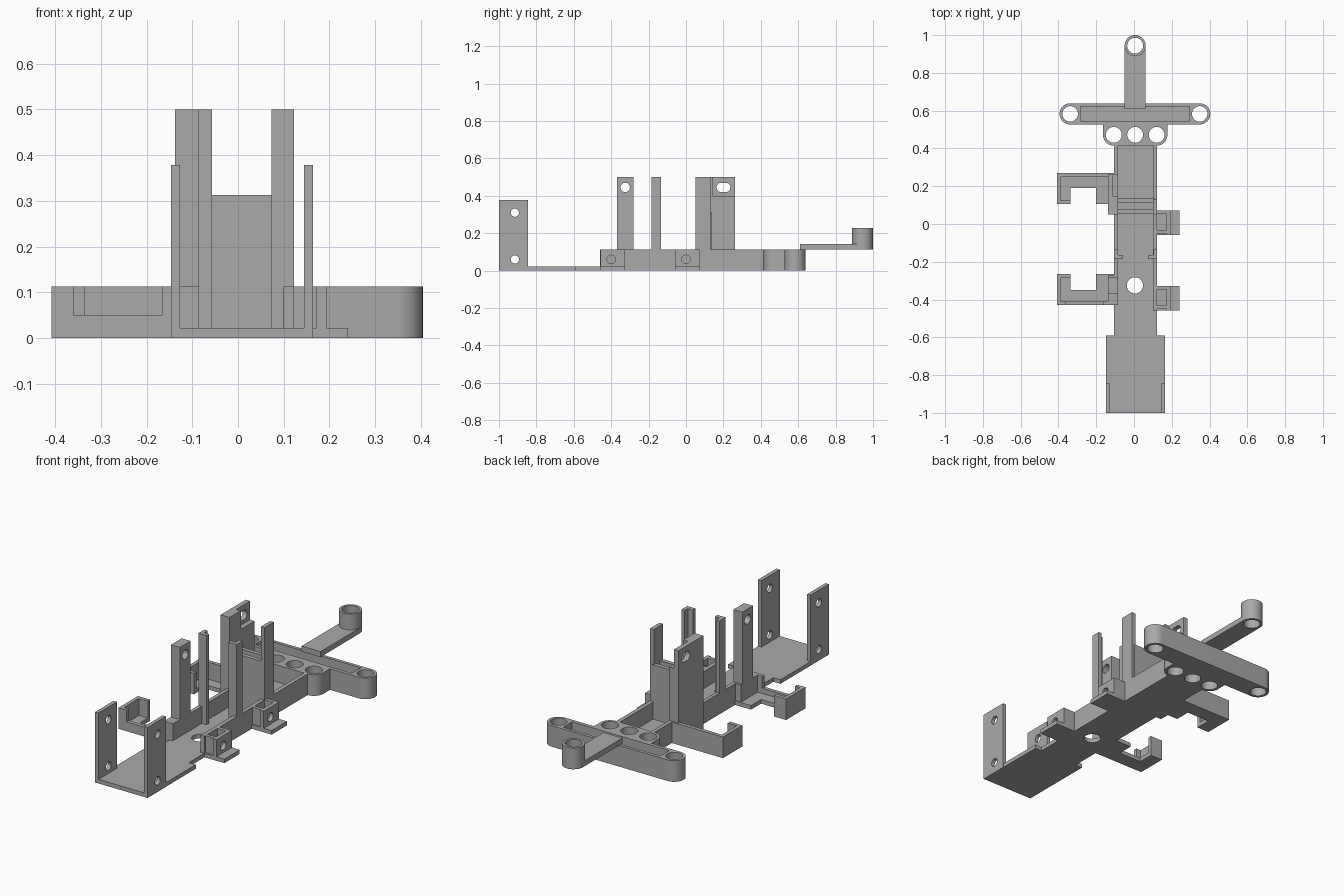
import bpy, bmesh, math
from mathutils import Matrix, Vector

if "Cube" in bpy.data.objects:
    bpy.data.objects.remove(bpy.data.objects["Cube"])

grey = bpy.data.materials.new("grey plastic")
grey.diffuse_color = (0.40, 0.40, 0.40, 1)
grey.use_nodes = True
grey.node_tree.nodes["Principled BSDF"].inputs["Base Color"].default_value = grey.diffuse_color
H, T = 0.113, 0.022          # wall height, floor thickness


def finish(name, bm):
    bmesh.ops.recalc_face_normals(bm, faces=bm.faces)
    me = bpy.data.meshes.new(name)
    bm.to_mesh(me)
    bm.free()
    me.materials.append(grey)
    ob = bpy.data.objects.new(name, me)
    bpy.context.collection.objects.link(ob)
    return ob


def box(name, x0, x1, y0, y1, z0, z1):
    bm = bmesh.new()
    m = Matrix.Translation(((x0 + x1) / 2, (y0 + y1) / 2, (z0 + z1) / 2))
    m = m @ Matrix.Diagonal((x1 - x0, y1 - y0, z1 - z0, 1))
    bmesh.ops.create_cube(bm, size=1, matrix=m)
    return finish(name, bm)


def prism(name, pts, z0, z1):
    """Extrude an outline in the xy plane."""
    bm = bmesh.new()
    f = bm.faces.new([bm.verts.new((x, y, z0)) for x, y in pts])
    r = bmesh.ops.extrude_face_region(bm, geom=[f])
    vs = [v for v in r["geom"] if isinstance(v, bmesh.types.BMVert)]
    bmesh.ops.translate(bm, verts=vs, vec=(0, 0, z1 - z0))
    return finish(name, bm)


def stadium(name, x0, x1, y, r, z0, z1, n=20):
    """Rounded bar along x; a cylinder when x0 equals x1."""
    pts = []
    for i in range(n + 1):
        a = -math.pi / 2 + math.pi * i / n
        pts.append((x1 + r * math.cos(a), y + r * math.sin(a)))
    e = 1 if x0 == x1 else 0
    for i in range(e, n + 1 - e):
        a = math.pi / 2 + math.pi * i / n
        pts.append((x0 + r * math.cos(a), y + r * math.sin(a)))
    return prism(name, pts, z0, z1)


def cut(ob, *cutters):
    """Subtract cutters, then bake the result."""
    for c in cutters:
        m = ob.modifiers.new("cut", 'BOOLEAN')
        m.operation, m.solver, m.object = 'DIFFERENCE', 'EXACT', c
    bpy.context.view_layer.update()
    dg = bpy.context.evaluated_depsgraph_get()
    me = bpy.data.meshes.new_from_object(ob.evaluated_get(dg))
    ob.modifiers.clear()
    ob.data = me
    for c in cutters:
        bpy.data.objects.remove(c)
    return ob


def vhole(x, y, r, z0=-0.1, z1=0.4):
    return stadium("cutter", x, x, y, r, z0, z1)


def xhole(x, y, z, r, slot=0.0):
    """Hole running along x, optionally stretched along y."""
    c = stadium("cutter", -slot, slot, 0, r, -0.08, 0.08)
    c.data.transform(Matrix.Translation((x, y, z)) @
                     Matrix(((0, 0, 1, 0), (1, 0, 0, 0), (0, 1, 0, 0), (0, 0, 0, 1))))
    return c


# floor plates
box("front_floor", -0.147, 0.163, -1.0, -0.59, 0, T)
cut(box("main_floor", -0.105, 0.122, -0.59, 0.42, 0, T), vhole(0.005, -0.325, 0.043))

# front ears with two screw holes each
for side, x in (("left", -0.147), ("right", 0.144)):
    cut(box(side + "_front_ear", x, x + 0.02, -1.0, -0.845, 0, 0.378),
        xhole(x, -0.915, 0.06, 0.022), xhole(x, -0.915, 0.31, 0.022))

# long side walls
box("left_wall", -0.105, -0.085, -0.43, 0.42, 0, H)
box("right_wall", 0.10, 0.122, -0.46, 0.42, 0, H)

# L-shaped middle posts
for side, xa, xb, fa, fb in (("left", -0.105, -0.085, -0.105, -0.057),
                             ("right", 0.102, 0.122, 0.073, 0.122)):
    box(side + "_middle_post", xa, xb, -0.185, -0.135, 0, 0.5)
    box(side + "_middle_post_flange", fa, fb, -0.185, -0.163, 0, 0.5)

# front left post
box("left_post_base", -0.138, -0.085, -0.43, -0.27, 0, H)
cut(box("left_front_post", -0.138, -0.085, -0.37, -0.28, 0, 0.5),
    xhole(-0.11, -0.325, 0.445, 0.025))

# rear left post: slotted, with an inner pocket near the top
cut(box("left_rear_post", -0.138, -0.085, 0.05, 0.262, 0, 0.5),
    box("cutter", -0.112, -0.05, 0.145, 0.3, 0.4, 0.6),
    xhole(-0.12, 0.20, 0.445, 0.025, 0.012))
box("right_rear_post", 0.10, 0.122, 0.05, 0.13, 0, 0.5)

# double cross wall between the rear posts
box("cross_wall_front", -0.10, 0.11, 0.055, 0.077, 0, 0.313)
box("cross_wall_back", -0.10, 0.11, 0.113, 0.135, 0, 0.313)

# right brackets
for name, y in (("front", -0.395), ("rear", 0.005)):
    box(name + "_bracket_floor", 0.12, 0.24, y - 0.063, y + 0.067, 0, T)
    cut(box(name + "_bracket_plate", 0.172, 0.193, y - 0.063, y + 0.067, 0, H),
        xhole(0.18, y - 0.005, 0.06, 0.023))
    box(name + "_bracket_back", 0.12, 0.18, y + 0.047, y + 0.067, 0, H)
    box(name + "_bracket_front", 0.12, 0.18, y - 0.055, y - 0.037, 0, H)

# left hooks, open towards each other
for name, y, s in (("front", -0.43, 1), ("rear", 0.27, -1)):
    def hbox(part, x0, x1, a, b, z1):
        ya, yb = sorted((y + s * a, y + s * b))
        return box(name + "_hook_" + part, x0, x1, ya, yb, 0, z1)
    hbox("floor", -0.408, -0.105, 0, 0.08, T)
    hbox("outer_arm", -0.408, -0.335, 0.07, 0.165, T)
    hbox("inner_arm", -0.20, -0.105, 0.07, 0.165, T)
    hbox("end_wall", -0.408, -0.388, 0, 0.165, H)
    hbox("end_lip", -0.408, -0.335, 0.145, 0.165, H)
    wall = hbox("wall", -0.408, -0.105, 0, 0.02, H)
    if s > 0:
        cut(wall, box("cutter", -0.36, -0.165, y - 0.1, y + 0.1, 0.05, 0.3))
box("rear_hook_root", -0.138, -0.10, 0.105, 0.27, 0, H)

# row of three sockets behind the body
row = stadium("socket_row", -0.107, 0.12, 0.472, 0.057, 0, H)
cut(row, *[vhole(x, 0.472, 0.042) for x in (-0.107, 0.006, 0.12)])
cut(box("socket_row_bridge", -0.164, 0.177, 0.472, 0.545, 0, H),
    *[vhole(x, 0.472, 0.042) for x in (-0.107, 0.006, 0.12)])

# wide cross arm: hollow tray with a socket at each end
cut(stadium("cross_arm", -0.338, 0.348, 0.583, 0.056, 0, H),
    box("cutter", -0.283, 0.293, 0.546, 0.622, T, 0.3),
    vhole(-0.338, 0.583, 0.041), vhole(0.348, 0.583, 0.041))

# raised tail arm and its socket
cut(box("tail_arm", -0.05, 0.062, 0.61, 0.945, H, 0.142), vhole(0.006, 0.944, 0.042))
cut(stadium("tail_socket", 0.006, 0.006, 0.944, 0.056, H, 0.227), vhole(0.006, 0.944, 0.042))

# smooth the round surfaces, keep edges sharp
bpy.ops.object.select_all(action='DESELECT')
for ob in bpy.context.scene.objects:
    ob.select_set(True)
    bpy.context.view_layer.objects.active = ob
bpy.ops.object.shade_smooth_by_angle(angle=math.radians(30))
